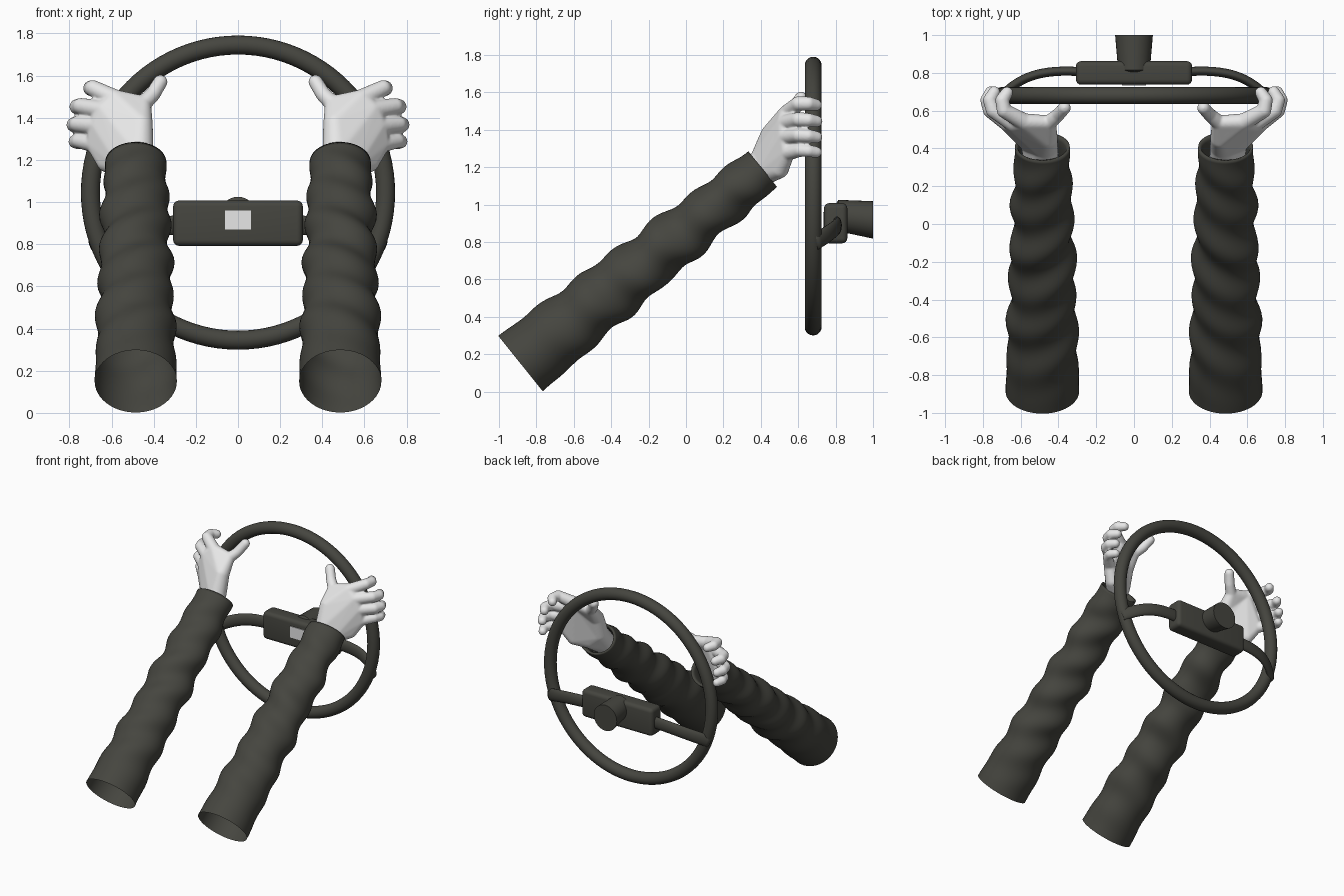
import bpy, bmesh, math
from mathutils import Vector, Matrix

if "Cube" in bpy.data.objects:
    bpy.data.objects.remove(bpy.data.objects["Cube"])


def material(name, rgb):
    m = bpy.data.materials.new(name)
    m.diffuse_color = (*rgb, 1)
    m.use_nodes = True
    m.node_tree.nodes["Principled BSDF"].inputs["Base Color"].default_value = m.diffuse_color
    return m


DARK = material("dark olive grey", (0.06, 0.06, 0.05))
LIGHT = material("light grey", (0.8, 0.8, 0.8))


def finish(name, bm, mat, smooth=True):
    bmesh.ops.recalc_face_normals(bm, faces=bm.faces[:])
    me = bpy.data.meshes.new(name)
    bm.to_mesh(me)
    bm.free()
    me.materials.append(mat)
    for p in me.polygons:
        p.use_smooth = smooth
    ob = bpy.data.objects.new(name, me)
    bpy.context.collection.objects.link(ob)
    return ob


def loft(bm, rings, cap=False):
    """Skin a list of closed rings of points."""
    vs = [[bm.verts.new(p) for p in r] for r in rings]
    n = len(rings[0])
    for a, b in zip(vs, vs[1:]):
        for i in range(n):
            bm.faces.new((a[i], a[(i + 1) % n], b[(i + 1) % n], b[i]))
    if cap:
        bm.faces.new(vs[0])
        bm.faces.new(vs[-1])


def hull(bm, balls, s):
    """Convex hull around a few spheres (x, y, z, radius)."""
    part = bmesh.new()
    for x, y, z, r in balls:
        bmesh.ops.create_icosphere(part, subdivisions=3, radius=r,
                                   matrix=Matrix.Translation((s * x, y, z)))
    res = bmesh.ops.convex_hull(part, input=part.verts[:])
    junk = {g for g in res["geom_interior"] + res["geom_unused"]
            if isinstance(g, bmesh.types.BMVert)}
    bmesh.ops.delete(part, geom=list(junk), context='VERTS')
    bmesh.ops.recalc_face_normals(part, faces=part.faces[:])
    tmp = bpy.data.meshes.new("tmp")
    part.to_mesh(tmp)
    part.free()
    bm.from_mesh(tmp)
    bpy.data.meshes.remove(tmp)


def box(name, center, size, bevel, mat):
    bm = bmesh.new()
    bmesh.ops.create_cube(bm, size=1, matrix=Matrix.Translation(center) @ Matrix.Diagonal((*size, 1)))
    if bevel:
        bmesh.ops.bevel(bm, geom=bm.edges[:], offset=bevel, segments=4, profile=0.5, affect='EDGES')
    return finish(name, bm, mat, bool(bevel))


# wheel rim
rings = []
for i in range(97):
    a = math.tau * i / 96
    rings.append([Vector(((0.70 + 0.045 * math.cos(b)) * math.cos(a), 0.68 + 0.045 * math.sin(b),
                          1.045 + (0.70 + 0.045 * math.cos(b)) * math.sin(a)))
                  for b in (math.tau * j / 20 for j in range(20))])
bm = bmesh.new()
loft(bm, rings)
bmesh.ops.remove_doubles(bm, verts=bm.verts[:], dist=1e-5)
finish("wheel_rim", bm, DARK)

# hub with its small plate
box("wheel_hub", (0, 0.80, 0.90), (0.615, 0.125, 0.215), 0.028, DARK)
box("hub_plate", (0, 0.736, 0.915), (0.125, 0.008, 0.088), 0, LIGHT)

# steering column, slightly tilted and flaring to the back
bm = bmesh.new()
loft(bm, [[Vector((r * math.cos(a), y, z + r * math.sin(a)))
           for a in (math.tau * i / 32 for i in range(32))]
          for y, z, r in ((0.80, 0.942, 0.06), (0.815, 0.941, 0.084), (1.0, 0.918, 0.10))], True)
col = finish("steering_column", bm, DARK)
bpy.context.view_layer.objects.active = col
col.select_set(True)
bpy.ops.object.shade_smooth_by_angle(angle=math.radians(40))
col.select_set(False)

# sleeve axis
BASE, CUFF = Vector((0.485, -0.885, 0.15)), Vector((0.485, 0.41, 1.19))
AXIS = (CUFF - BASE).normalized()
UP = Vector((0, -AXIS.z, AXIS.y))

# palm, thumb and finger chains of the right hand
INDEX, MIDDLE = (0.58, 0.54, 1.487, 0.046), (0.635, 0.53, 1.435, 0.046)
RING, PINKY = (0.665, 0.53, 1.36, 0.044), (0.68, 0.54, 1.275, 0.041)
WRIST_IN, WRIST_OUT = (0.47, 0.41, 1.235, 0.07), (0.535, 0.43, 1.175, 0.066)
THUMB_BASE, THUMB_MID = (0.462, 0.455, 1.37, 0.058), (0.452, 0.535, 1.465, 0.04)
HAND = [
    [(0.47, 0.31, 1.12, 0.07), (0.51, 0.31, 1.10, 0.07), WRIST_IN, WRIST_OUT],
    [WRIST_IN, WRIST_OUT, INDEX, MIDDLE, RING, PINKY, (0.62, 0.50, 1.19, 0.05)],
    [WRIST_IN, THUMB_BASE, INDEX, MIDDLE],
    [THUMB_BASE, THUMB_MID, (0.50, 0.535, 1.46, 0.038), INDEX],
    [THUMB_MID, (0.405, 0.575, 1.51, 0.036)],
    [(0.405, 0.575, 1.51, 0.036), (0.368, 0.615, 1.57, 0.034)],
    [INDEX, (0.688, 0.60, 1.54, 0.039)],
    [(0.688, 0.60, 1.54, 0.039), (0.698, 0.655, 1.54, 0.037)],
    [(0.698, 0.655, 1.54, 0.037), (0.672, 0.695, 1.532, 0.032)],
    [MIDDLE, (0.745, 0.60, 1.455, 0.039)],
    [(0.745, 0.60, 1.455, 0.039), (0.763, 0.655, 1.452, 0.037)],
    [(0.763, 0.655, 1.452, 0.037), (0.74, 0.698, 1.445, 0.032)],
    [RING, (0.762, 0.60, 1.37, 0.038)],
    [(0.762, 0.60, 1.37, 0.038), (0.778, 0.655, 1.367, 0.036)],
    [(0.778, 0.655, 1.367, 0.036), (0.758, 0.698, 1.36, 0.032)],
    [PINKY, (0.755, 0.61, 1.29, 0.035)],
    [(0.755, 0.61, 1.29, 0.035), (0.772, 0.655, 1.287, 0.033)],
    [(0.772, 0.655, 1.287, 0.033), (0.755, 0.697, 1.28, 0.03)],
]

for s, side in ((1, "right"), (-1, "left")):
    # spoke: flattened tube bending from the hub to the rim
    ctrl = [Vector(p) for p in ((0.26, 0.805, 0.89), (0.50, 0.825, 0.89), (0.60, 0.775, 0.85), (0.69, 0.69, 0.80))]
    rings = []
    for i in range(17):
        t = i / 16
        u = 1 - t
        p = ctrl[0] * u**3 + ctrl[1] * 3 * u * u * t + ctrl[2] * 3 * u * t * t + ctrl[3] * t**3
        d = ((ctrl[1] - ctrl[0]) * u * u + (ctrl[2] - ctrl[1]) * 2 * u * t + (ctrl[3] - ctrl[2]) * t * t).normalized()
        n = d.cross(Vector((0, 0, 1))).normalized()
        b = n.cross(d)
        ring = [p + n * 0.024 * math.cos(a) + b * 0.046 * math.sin(a)
                for a in (math.tau * j / 20 for j in range(20))]
        rings.append([Vector((s * q.x, q.y, q.z)) for q in ring])
    bm = bmesh.new()
    loft(bm, rings, True)
    finish(side + "_spoke", bm, DARK)

    # sleeve: tapered open tube with soft slanting folds, turned in at the cuff
    rings = []
    for i in range(85):
        t = min(i / 80, 1)
        inset = max(i - 80, 0)
        fade = min(1, t * 3, (1 - t) * 8)
        c = BASE.lerp(CUFF, t) - AXIS * (0.0, 0.004, 0.02, 0.06, 0.12)[inset]
        k = (0, 0.014, 0.02, 0.024, 0.024)[inset]
        ring = []
        for j in range(48):
            a = math.tau * j / 48
            w = fade * (0.011 * math.sin(math.tau * 6.5 * t + 1.2 * math.sin(a) + 2 * math.cos(a))
                        + 0.006 * math.sin(math.tau * 4 * t - 2 * a + 1))
            rx, rn = 0.195 - 0.05 * t + w - k, 0.19 - 0.068 * t + w - k
            q = c + Vector((rx * math.cos(a), 0, 0)) + UP * rn * math.sin(a)
            ring.append(Vector((s * q.x, q.y, q.z)))
        rings.append(ring)
    bm = bmesh.new()
    loft(bm, rings)
    finish(side + "_sleeve", bm, DARK)

    # hand: hulls fused into one smooth skin
    bm = bmesh.new()
    for balls in HAND:
        hull(bm, balls, s)
    hand = finish(side + "_hand", bm, LIGHT)
    rm = hand.modifiers.new("fuse", 'REMESH')
    rm.mode = 'VOXEL'
    rm.voxel_size = 0.007
    rm.use_smooth_shade = True
    sm = hand.modifiers.new("soften", 'SMOOTH')
    sm.factor = 0.5
    sm.iterations = 6
